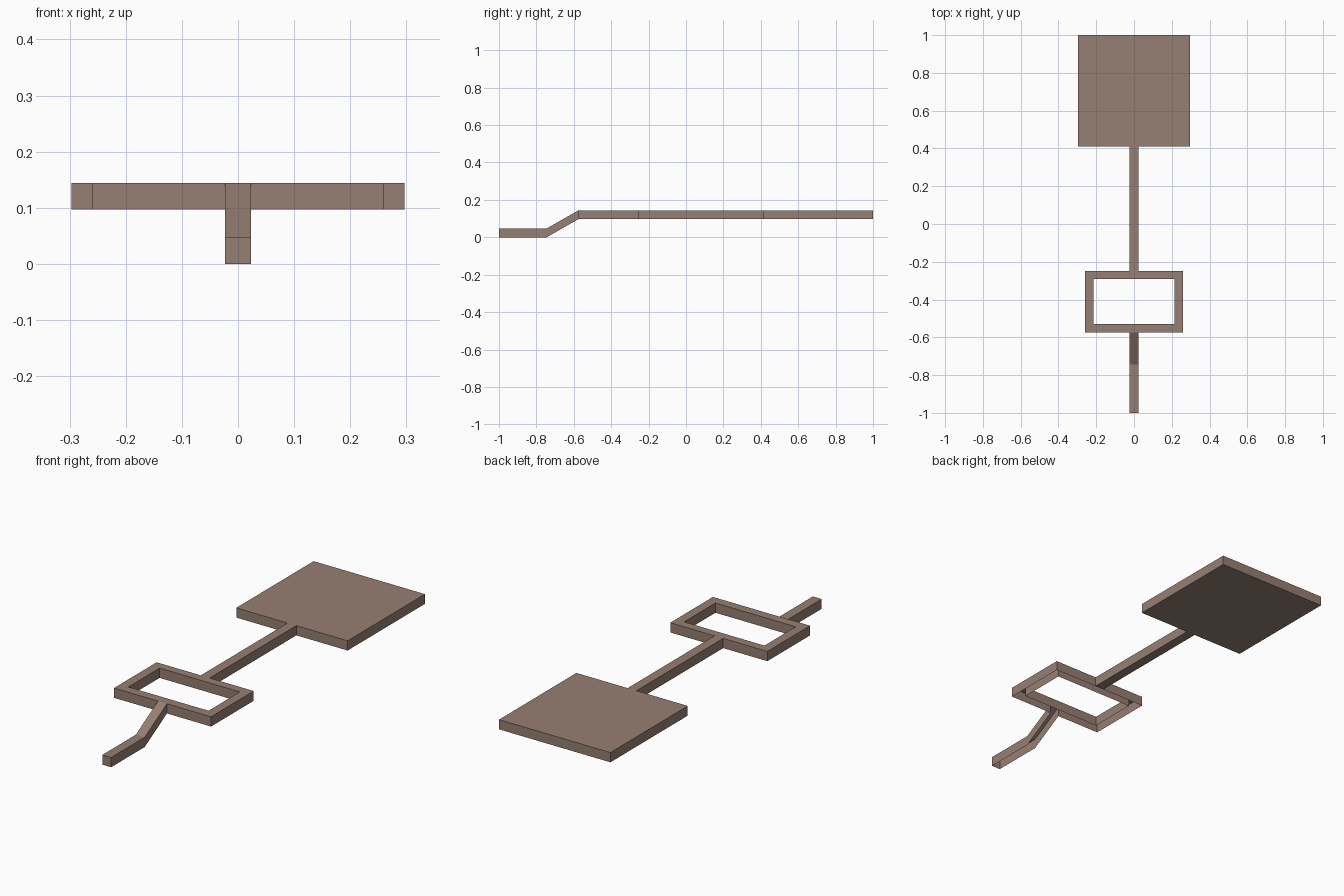
import bpy

if "Cube" in bpy.data.objects:
    bpy.data.objects.remove(bpy.data.objects["Cube"])

T = 0.047          # slab thickness
DECK = 0.144       # height of the raised level
XS = [-0.297, -0.259, -0.214, -0.0235, 0.0235, 0.214, 0.259, 0.297]
YS = [-1.0, -0.745, -0.575, -0.53, -0.292, -0.25, 0.411, 1.0]

# Plan layout: part -> (rows, columns) cells, and whether its underside is closed
full, mid = range(1, 6), [3]
layout = {
    "entry_path": ([(0, mid)], False),
    "ramp": ([(1, mid)], False),
    "ring_frame": ([(2, full), (3, [1, 5]), (4, full)], False),
    "connecting_path": ([(5, mid)], True),
    "square_platform": ([(6, range(0, 7))], True),
}

mat = bpy.data.materials.new("warm_brown")
mat.diffuse_color = (0.305, 0.212, 0.168, 1.0)
mat.use_nodes = True
mat.node_tree.nodes["Principled BSDF"].inputs["Base Color"].default_value = mat.diffuse_color


def corner(i, j, low=False):
    """Grid corner on the top surface, or on the underside."""
    top = T if j < 2 else DECK
    return (XS[i], YS[j], top - T if low else top)


def loop(i, j):
    return [(i, j), (i + 1, j), (i + 1, j + 1), (i, j + 1)]


def edges(i, j):
    c = loop(i, j)
    return [(c[k], c[(k + 1) % 4]) for k in range(4)]


# All directed top edges, so walls appear only on the outer outline and the hole
all_edges = {e for rows, _ in layout.values()
             for j, cols in rows for i in cols for e in edges(i, j)}


def build(name, rows, closed):
    verts, faces, index = [], [], {}

    def add(points):
        for p in points:
            if p not in index:
                index[p] = len(verts)
                verts.append(p)
        faces.append([index[p] for p in points])

    for j, cols in rows:
        for i in cols:
            add([corner(*c) for c in loop(i, j)])
            if closed:
                add([corner(*c, low=True) for c in reversed(loop(i, j))])
            for a, b in edges(i, j):
                if (b, a) not in all_edges:
                    add([corner(*b), corner(*a), corner(*a, low=True), corner(*b, low=True)])
    mesh = bpy.data.meshes.new(name)
    mesh.from_pydata(verts, [], faces)
    mesh.materials.append(mat)
    bpy.context.collection.objects.link(bpy.data.objects.new(name, mesh))


for part, (rows, closed) in layout.items():
    build(part, rows, closed)
